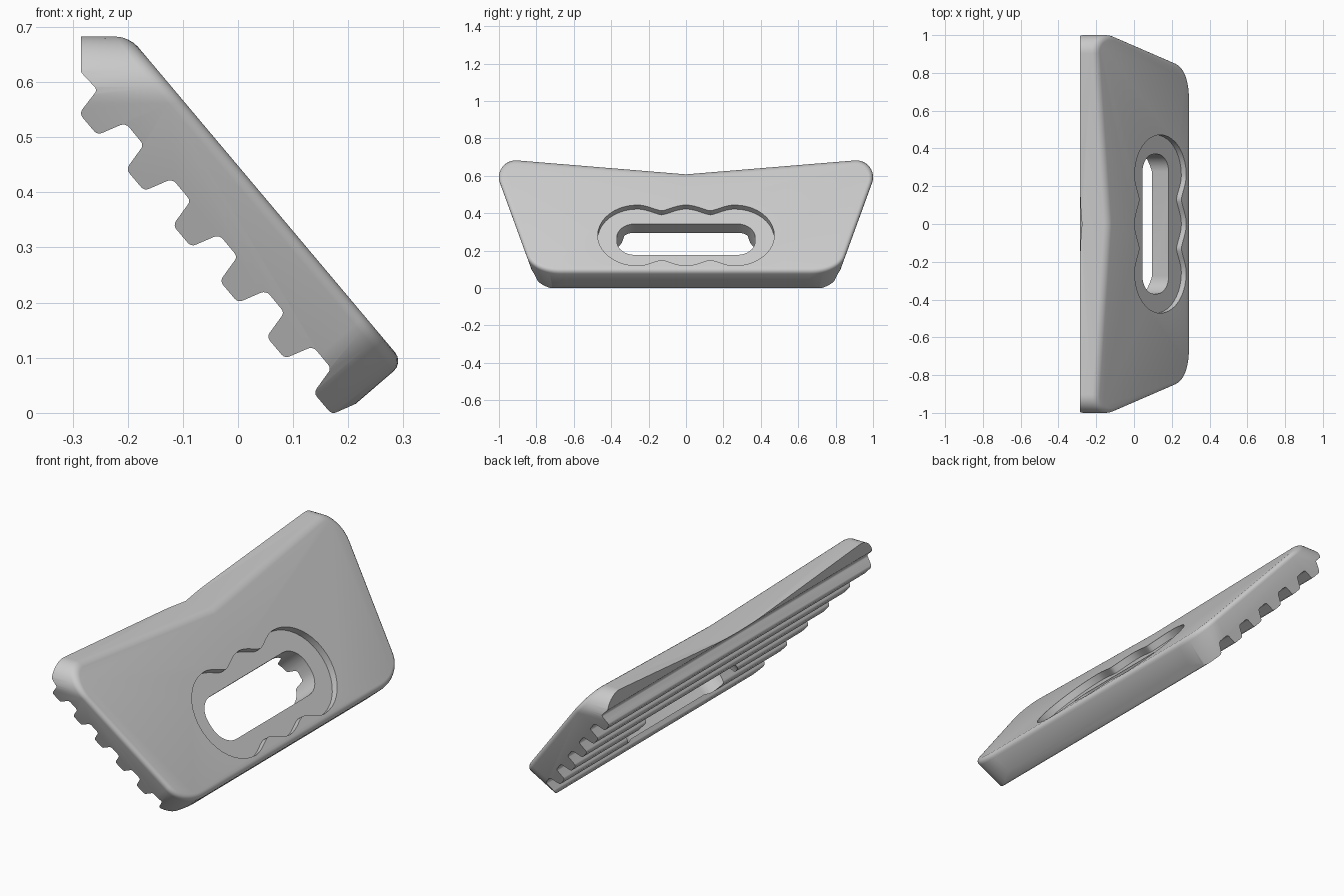
import bpy, bmesh, math
from mathutils import Vector

if "Cube" in bpy.data.objects:
    bpy.data.objects.remove(bpy.data.objects["Cube"], do_unlink=True)

grey = bpy.data.materials.new("plain_grey")
grey.use_nodes = True
grey.diffuse_color = (0.6, 0.6, 0.6, 1)
grey.node_tree.nodes["Principled BSDF"].inputs["Base Color"].default_value = (0.6, 0.6, 0.6, 1)

# Plate frame: along the length, up the slope, and out of the front face
ALONG = Vector((0, 1, 0))
UP = Vector((-0.644, 0, 0.765)).normalized()
OUT = Vector((0.765, 0, 0.644)).normalized()
GRIP = Vector((0.140, 0, 0.284))


def fillet(points, segments):
    """Round each (a, b, radius) corner of a closed outline."""
    result = []
    for i, (a, b, radius) in enumerate(points):
        p = Vector((a, b))
        if radius == 0:
            result.append(p)
            continue
        d1 = (Vector(points[i - 1][:2]) - p).normalized()
        d2 = (Vector(points[(i + 1) % len(points)][:2]) - p).normalized()
        half = d1.angle(d2) / 2
        centre = p + (d1 + d2).normalized() * radius / math.sin(half)
        start = p + d1 * radius / math.tan(half) - centre
        end = p + d2 * radius / math.tan(half) - centre
        sweep = math.pi - 2 * half
        for k in range(segments + 1):
            t = k / segments
            arm = (start * math.sin((1 - t) * sweep) + end * math.sin(t * sweep)) / math.sin(sweep)
            result.append(centre + arm)
    return result


def loft(name, ring_a, ring_b):
    """Solid between two matching rings of points."""
    bm = bmesh.new()
    a = [bm.verts.new(p) for p in ring_a]
    b = [bm.verts.new(p) for p in ring_b]
    bm.faces.new(a)
    bm.faces.new(b)
    for i in range(len(a)):
        j = (i + 1) % len(a)
        bm.faces.new((a[i], a[j], b[j], b[i]))
    bmesh.ops.recalc_face_normals(bm, faces=bm.faces)
    mesh = bpy.data.meshes.new(name)
    bm.to_mesh(mesh)
    bm.free()
    mesh.materials.append(grey)
    obj = bpy.data.objects.new(name, mesh)
    bpy.context.collection.objects.link(obj)
    return obj


def combine(body, cutter, operation):
    """Apply a boolean and remove the cutter."""
    cutter.hide_render = True
    mod = body.modifiers.new("cut", 'BOOLEAN')
    mod.object, mod.operation, mod.solver = cutter, operation, 'EXACT'
    graph = bpy.context.evaluated_depsgraph_get()
    mesh = bpy.data.meshes.new_from_object(body.evaluated_get(graph))
    body.modifiers.clear()
    body.data = mesh
    bpy.data.objects.remove(cutter, do_unlink=True)


def plate_cutter(name, outline, depth):
    """Prism sunk into the front face, square to it."""
    ring = [GRIP + ALONG * p[0] + UP * p[1] for p in outline]
    return loft(name, [p + OUT * 0.1 for p in ring], [p - OUT * depth for p in ring])


# Toothed cross-section
profile = [(-0.227, 0.72, 0), (-0.285, 0.72, 0), (-0.285, 0.62, 0.012), (-0.255, 0.588, 0.008)]
tooth = [(-0.288, 0.545, 0.012), (-0.255, 0.506, 0.012), (-0.204, 0.528, 0.014), (-0.171, 0.488, 0.010)]
for k in range(6):
    for x, z, r in tooth[:2 if k == 5 else 4]:
        profile.append((x + 0.085 * k, z - 0.1013 * k, r))
profile += [(0.31, 0.061, 0), (0.31, 0.082, 0)]
section = fillet(profile, 4)
plate = loft("toothed_plate", [(p.x, -1.2, p.y) for p in section], [(p.x, 1.2, p.y) for p in section])


# Outer shape: notched top, slanted sides and rounded corners
def outline_at(x):
    low = 0.093 + (x - 0.3) * 0.86
    width = 0.834 + 0.365 * (low - 0.123)
    corners = [(0, 0.61, 0), (1.043, 0.696, 0.09), (width, low, 0.22),
               (-width, low, 0.22), (-1.043, 0.696, 0.09)]
    return [(x, p.x, p.y) for p in fillet(corners, 12)]


combine(plate, loft("outline_cutter", outline_at(0.4), outline_at(-0.4)), 'INTERSECT')

# Soft rim around the front face
bm = bmesh.new()
bm.from_mesh(plate.data)
bmesh.ops.remove_doubles(bm, verts=bm.verts, dist=0.0002)
bmesh.ops.dissolve_limit(bm, angle_limit=math.radians(0.5), verts=bm.verts, edges=bm.edges)
bm.normal_update()
rim = [e for e in bm.edges if len(e.link_faces) == 2
       and sum(f.normal.dot(OUT) > 0.995 for f in e.link_faces) == 1]
bmesh.ops.bevel(bm, geom=rim, offset=0.024, offset_type='OFFSET', segments=4,
                profile=0.5, affect='EDGES', clamp_overlap=True)
bm.to_mesh(plate.data)
bm.free()

# Scalloped finger recess: wavy long edges and round ends
half = []
for k in range(41):
    y = -0.26 + 0.52 * k / 40
    half.append((y, 0.172 + 0.04 * abs(math.cos(math.pi * y / 0.26)) ** 1.4))
for k in range(1, 20):
    a = math.pi / 2 - math.pi * k / 20
    half.append((0.26 + 0.212 * math.cos(a), 0.212 * math.sin(a)))
recess = half + [(-y, -v) for y, v in half]
combine(plate, plate_cutter("recess_cutter", recess, 0.034), 'DIFFERENCE')

# Hand slot through the plate
slot = fillet([(sy * 0.37, sv * 0.108, 0.095) for sy, sv in ((1, 1), (-1, 1), (-1, -1), (1, -1))], 8)
combine(plate, plate_cutter("slot_cutter", slot, 0.4), 'DIFFERENCE')

# Stand on the ground and shade
lowest = min(v.co.z for v in plate.data.vertices)
for v in plate.data.vertices:
    v.co.z -= lowest
bpy.ops.object.select_all(action='DESELECT')
plate.select_set(True)
bpy.context.view_layer.objects.active = plate
bpy.ops.object.shade_smooth_by_angle(angle=math.radians(30))
